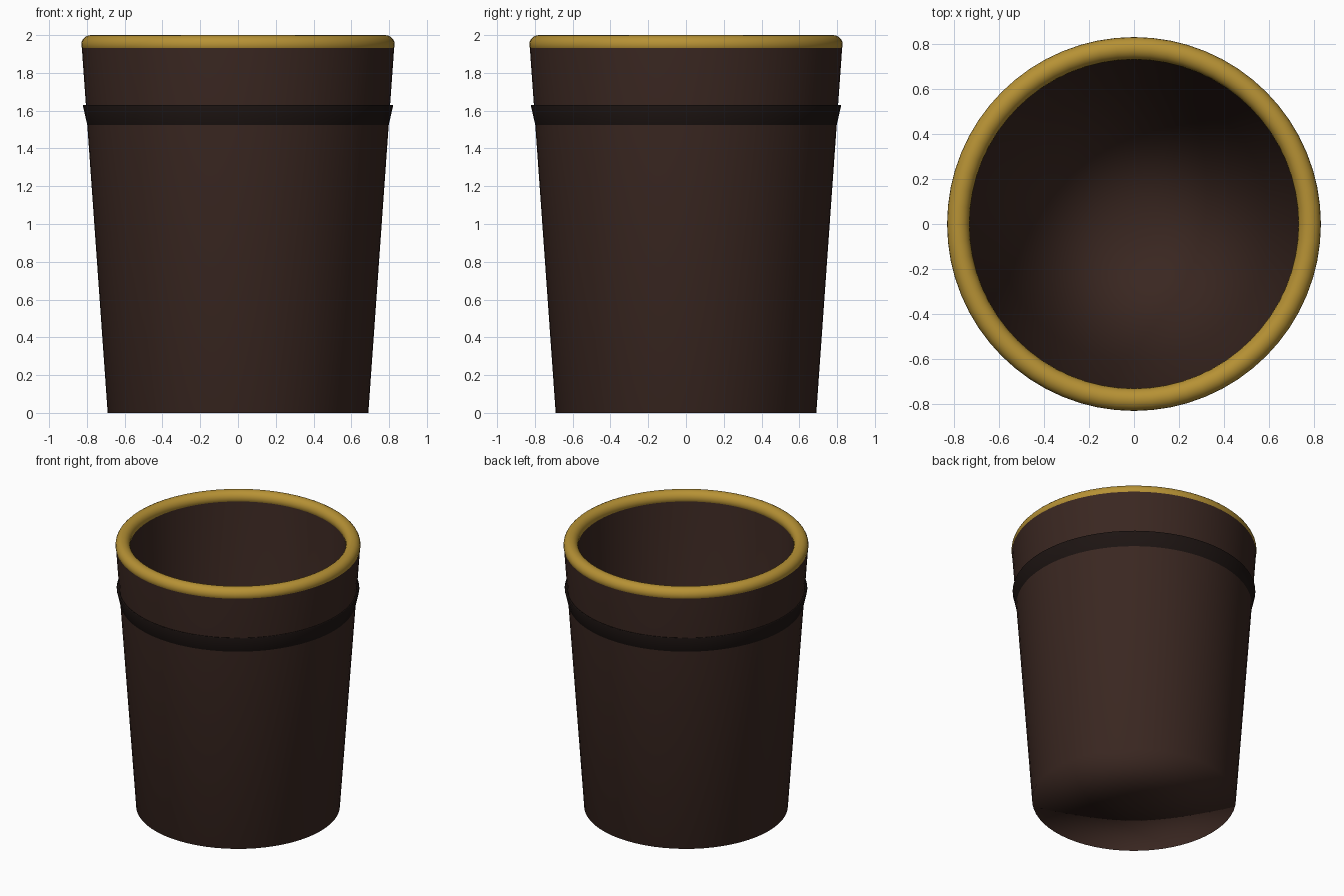
import bpy, bmesh, math

if "Cube" in bpy.data.objects:
    bpy.data.objects.remove(bpy.data.objects["Cube"])

SEG = 64


def material(name, rgb):
    m = bpy.data.materials.new(name)
    m.diffuse_color = (*rgb, 1)
    m.use_nodes = True
    m.node_tree.nodes["Principled BSDF"].inputs["Base Color"].default_value = m.diffuse_color
    return m


def lathe(name, profile, mat, closed=False):
    """Revolve (radius, z) points around z; wide walls dominate the soft shading."""
    bm = bmesh.new()
    verts = [bm.verts.new((r, 0, z)) for r, z in profile]
    pairs = list(zip(verts, verts[1:] + verts[:1]))
    edges = [bm.edges.new(p) for p in (pairs if closed else pairs[:-1])]
    bmesh.ops.spin(bm, geom=verts + edges, cent=(0, 0, 0), axis=(0, 0, 1),
                   angle=math.tau, steps=SEG)
    bmesh.ops.remove_doubles(bm, verts=bm.verts, dist=1e-4)
    bmesh.ops.recalc_face_normals(bm, faces=bm.faces)
    for f in bm.faces:
        f.smooth = True
    me = bpy.data.meshes.new(name)
    bm.to_mesh(me)
    bm.free()
    me.materials.append(mat)
    ob = bpy.data.objects.new(name, me)
    bpy.context.collection.objects.link(ob)
    mod = ob.modifiers.new("soft_normals", 'WEIGHTED_NORMAL')
    mod.mode = 'FACE_AREA'
    return ob


brown = material("brown", (0.042, 0.020, 0.015))
gold = material("gold", (0.47, 0.285, 0.035))
dark = material("dark_brown", (0.012, 0.007, 0.006))

# Cup body: thick tapered wall with a floor, open at the top
lathe("cup_body", [(0, 0), (0.69, 0), (0.828, 1.95),
                   (0.735, 1.95), (0.61, 0.1), (0, 0.1)], brown)

# Flared grip band around the upper part
lathe("grip_band", [(0.797, 1.52), (0.822, 1.63), (0.795, 1.63), (0.785, 1.52)],
      dark, closed=True)

# Rounded rim
bpy.ops.mesh.primitive_torus_add(major_radius=0.78, minor_radius=0.05,
                                 major_segments=SEG, minor_segments=20,
                                 location=(0, 0, 1.95))
rim = bpy.context.object
rim.name = "rim"
rim.data.materials.append(gold)
bpy.ops.object.shade_smooth()
